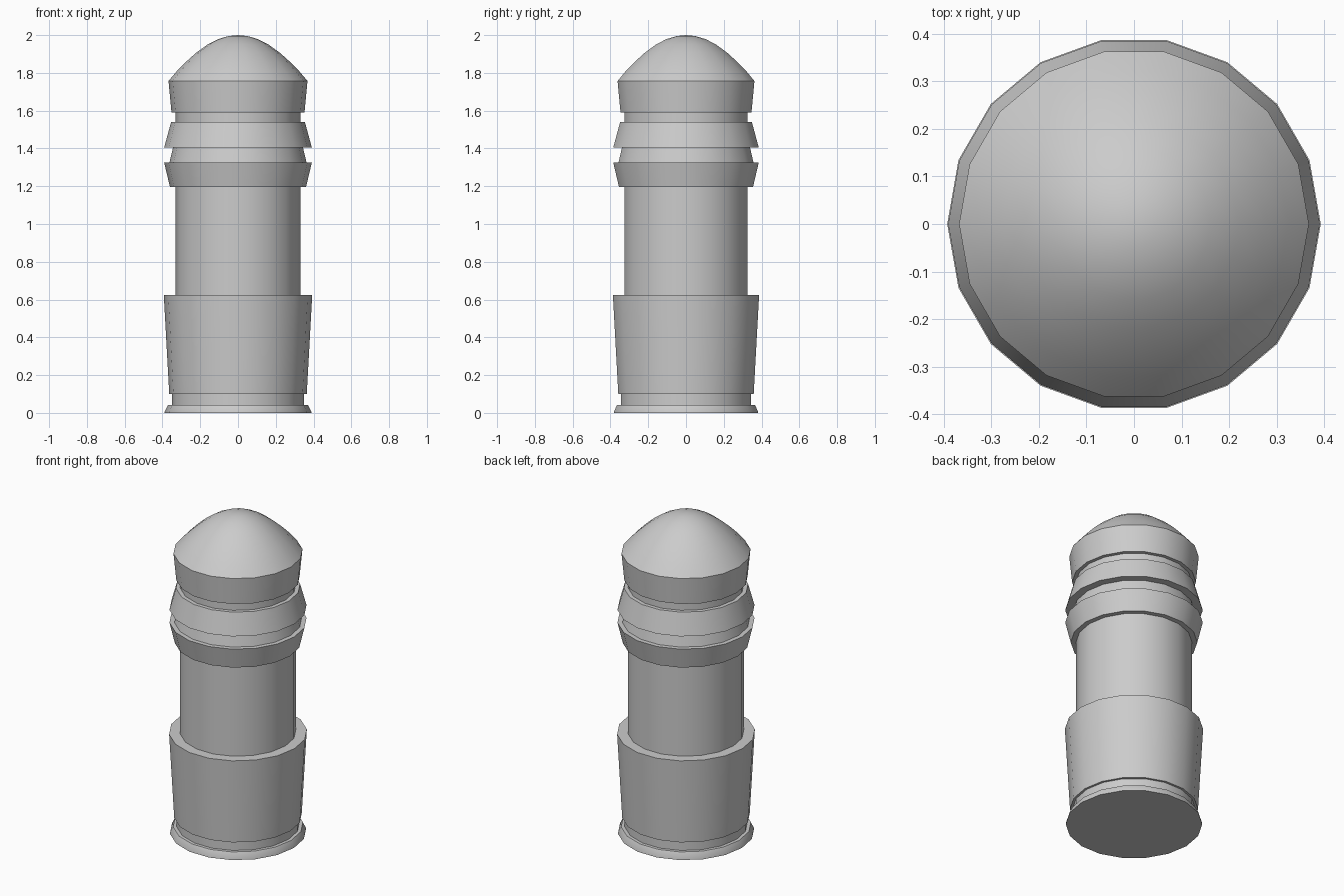
import bpy, bmesh, math

if "Cube" in bpy.data.objects:
    bpy.data.objects.remove(bpy.data.objects["Cube"])

SIDES = 18

def lathe(name, profile):
    """Turn a bottom-to-top (radius, height) profile into a closed solid."""
    bm = bmesh.new()
    rings = []
    for r, z in profile:
        if r == 0:
            rings.append([bm.verts.new((0, 0, z))] * SIDES)
        else:
            rings.append([bm.verts.new((r * math.cos(2 * math.pi * i / SIDES),
                                        r * math.sin(2 * math.pi * i / SIDES), z))
                          for i in range(SIDES)])
    for low, high in zip(rings, rings[1:]):
        for i in range(SIDES):
            j = (i + 1) % SIDES
            corners = [low[i], low[j], high[j], high[i]]
            bm.faces.new(list(dict.fromkeys(corners)))
    bm.faces.new(rings[0][::-1])
    if profile[-1][0] > 0:
        bm.faces.new(rings[-1])
    bmesh.ops.recalc_face_normals(bm, faces=bm.faces)
    mesh = bpy.data.meshes.new(name)
    bm.to_mesh(mesh)
    bm.free()
    obj = bpy.data.objects.new(name, mesh)
    bpy.context.collection.objects.link(obj)
    bpy.ops.object.select_all(action='DESELECT')
    obj.select_set(True)
    bpy.context.view_layer.objects.active = obj
    bpy.ops.object.shade_smooth_by_angle(angle=math.radians(30))
    return obj

# One continuous turned post: foot, tapered sleeve, shaft, flared collars, domed cap
lathe("bollard_post", [
    (0.388, 0), (0.388, 0.006), (0.37, 0.043),          # foot
    (0.35, 0.043), (0.35, 0.10),                        # foot neck
    (0.364, 0.10), (0.393, 0.625),                      # tapered sleeve
    (0.33, 0.625), (0.33, 1.195),                       # shaft
    (0.36, 1.195), (0.391, 1.325),                      # lower collar
    (0.363, 1.325), (0.344, 1.405),                     # waist between collars
    (0.391, 1.405), (0.354, 1.54),                      # upper collar
    (0.33, 1.54), (0.33, 1.59),                         # cap neck
    (0.352, 1.59), (0.368, 1.757),                      # cap band
    (0.325, 1.808), (0.277, 1.857), (0.22, 1.908),      # dome
    (0.16, 1.951), (0.105, 1.979), (0.05, 1.995), (0, 2.0),
])
